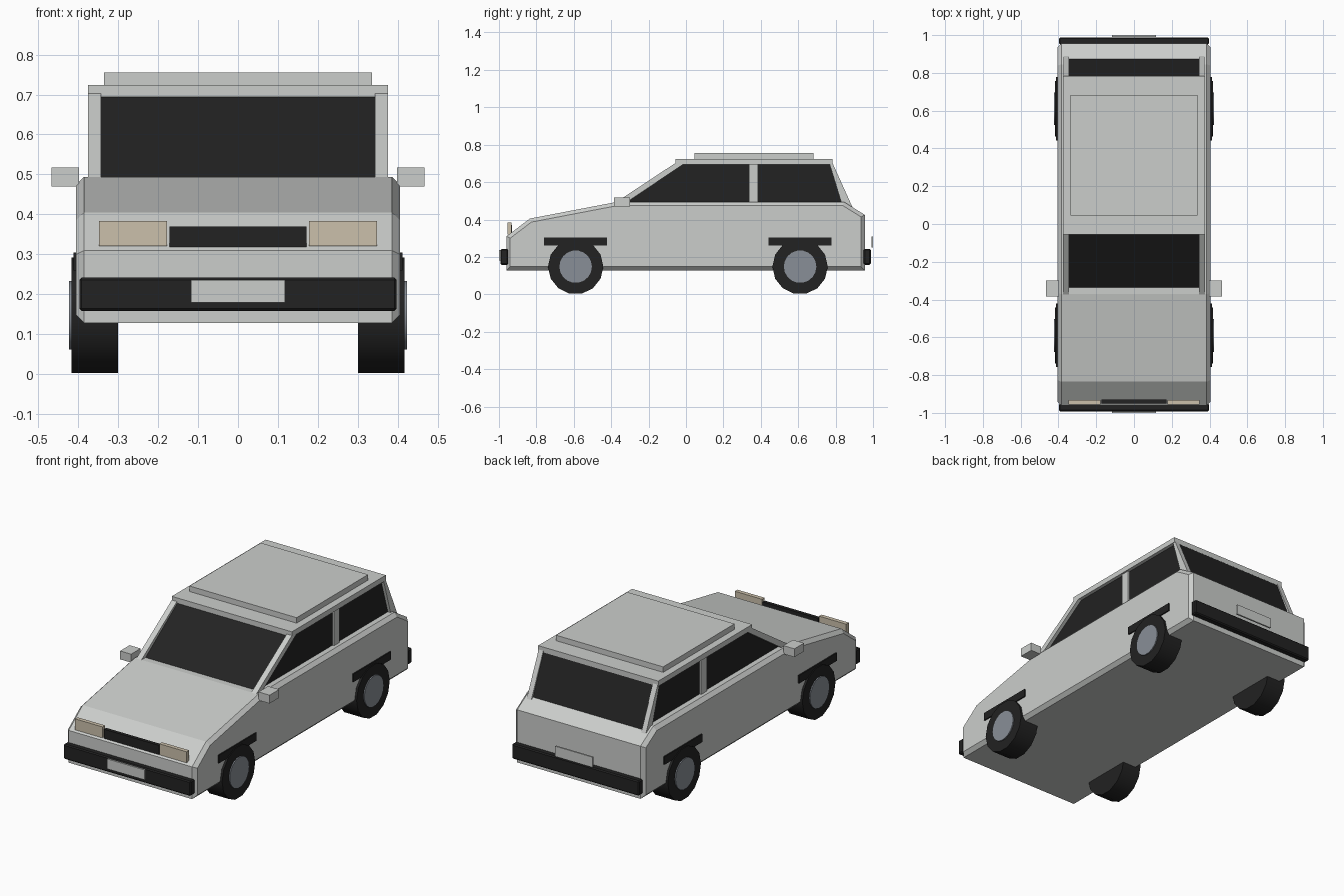
import bpy, bmesh, math
from mathutils import Matrix

old = bpy.data.objects.get("Cube")
if old:
    bpy.data.objects.remove(old, do_unlink=True)


def material(name, rgb):
    m = bpy.data.materials.new(name)
    m.use_nodes = True
    m.diffuse_color = (*rgb, 1)
    m.node_tree.nodes["Principled BSDF"].inputs["Base Color"].default_value = (*rgb, 1)
    return m


PAINT = material("silver_paint", (0.6, 0.615, 0.6))
BLACK = material("black_trim", (0.016, 0.016, 0.016))
LAMP = material("warm_lamp", (0.6, 0.53, 0.41))
HUB = material("hub_metal", (0.25, 0.275, 0.31))


def finish(name, bm, mat):
    bmesh.ops.recalc_face_normals(bm, faces=bm.faces)
    me = bpy.data.meshes.new(name)
    bm.to_mesh(me)
    bm.free()
    me.materials.append(mat)
    ob = bpy.data.objects.new(name, me)
    bpy.context.collection.objects.link(ob)
    return ob


def box(name, x, y, z, mat, chamfer=0):
    """Box from (low, high) ranges."""
    bm = bmesh.new()
    bmesh.ops.create_cube(bm, size=1)
    for v in bm.verts:
        for i, (lo, hi) in enumerate((x, y, z)):
            v.co[i] = lo if v.co[i] < 0 else hi
    if chamfer:
        bmesh.ops.bevel(bm, geom=bm.edges[:], offset=chamfer, segments=1, affect='EDGES')
    return finish(name, bm, mat)


def prism(name, profile, x0, x1, mat, chamfer=0):
    """Side profile of (y, z) points extruded across x; chamfer trims the side rims."""
    bm = bmesh.new()
    face = bm.faces.new([bm.verts.new((x0, y, z)) for y, z in profile])
    ext = bmesh.ops.extrude_face_region(bm, geom=[face])
    for g in ext["geom"]:
        if isinstance(g, bmesh.types.BMVert):
            g.co.x = x1
    if chamfer:
        rims = [e for e in bm.edges if abs(e.verts[0].co.x - e.verts[1].co.x) < 1e-4]
        bmesh.ops.bevel(bm, geom=rims, offset=chamfer, segments=1, affect='EDGES')
    return finish(name, bm, mat)


def wheel_disc(name, x0, x1, y, z, radius, sides, mat):
    bm = bmesh.new()
    bmesh.ops.create_cone(bm, cap_ends=True, segments=sides, radius1=radius,
                          radius2=radius, depth=abs(x1 - x0))
    bmesh.ops.transform(bm, verts=bm.verts, matrix=Matrix.Translation(((x0 + x1) / 2, y, z))
                        @ Matrix.Rotation(math.pi / 2, 4, 'Y'))
    ob = finish(name, bm, mat)
    bpy.ops.object.select_all(action='DESELECT')
    ob.select_set(True)
    bpy.context.view_layer.objects.active = ob
    bpy.ops.object.shade_smooth_by_angle(angle=math.radians(35))


# Lower body and cabin
prism("lower_body", [(-0.96, 0.128), (-0.96, 0.31), (-0.835, 0.405), (-0.37, 0.494),
                     (0.845, 0.494), (0.956, 0.425), (0.956, 0.128)],
      -0.405, 0.405, PAINT, 0.02)
prism("cabin_glass", [(-0.355, 0.48), (-0.04, 0.70), (0.78, 0.70), (0.885, 0.45),
                      (0.8, 0.45)], -0.355, 0.355, BLACK)
box("roof", (-0.375, 0.375), (-0.055, 0.783), (0.694, 0.724), PAINT)
box("roof_panel", (-0.335, 0.335), (0.045, 0.682), (0.724, 0.755), PAINT)

# Parts repeated on each side
for side, s in (("left", 1), ("right", -1)):
    prism(side + "_front_pillar", [(-0.385, 0.485), (-0.052, 0.705), (0.0, 0.705),
                                   (-0.328, 0.485)], s * 0.343, s * 0.375, PAINT)
    prism(side + "_middle_pillar", [(0.336, 0.485), (0.336, 0.705), (0.386, 0.705),
                                    (0.386, 0.485)], s * 0.343, s * 0.365, PAINT)
    prism(side + "_rear_pillar", [(0.84, 0.46), (0.765, 0.705), (0.782, 0.705),
                                  (0.895, 0.455)], s * 0.343, s * 0.372, PAINT)
    box(side + "_mirror", sorted((s * 0.398, s * 0.467)), (-0.385, -0.3), (0.47, 0.517), PAINT)
    box(side + "_headlight", sorted((s * 0.178, s * 0.348)), (-0.955, -0.932),
        (0.321, 0.383), LAMP)
    for end, y in (("front", -0.59), ("rear", 0.61)):
        wheel_disc(f"{side}_{end}_tyre", s * 0.3, s * 0.417, y, 0.148, 0.148, 14, BLACK)
        wheel_disc(f"{side}_{end}_hub", s * 0.38, s * 0.423, y, 0.148, 0.087, 18, HUB)
        box(f"{side}_{end}_arch_trim", sorted((s * 0.38, s * 0.412)),
            (y - 0.168, y + 0.168), (0.26, 0.305), BLACK)

# Front and rear details
box("grille", (-0.172, 0.172), (-0.95, -0.93), (0.318, 0.37), BLACK)
box("front_bumper", (-0.397, 0.397), (-0.992, -0.95), (0.158, 0.242), BLACK, 0.006)
box("rear_bumper", (-0.397, 0.397), (0.95, 0.988), (0.158, 0.242), BLACK, 0.006)
box("front_plate", (-0.117, 0.117), (-1.0, -0.99), (0.18, 0.236), PAINT)
box("rear_plate", (-0.117, 0.117), (0.991, 1.0), (0.25, 0.308), PAINT)
